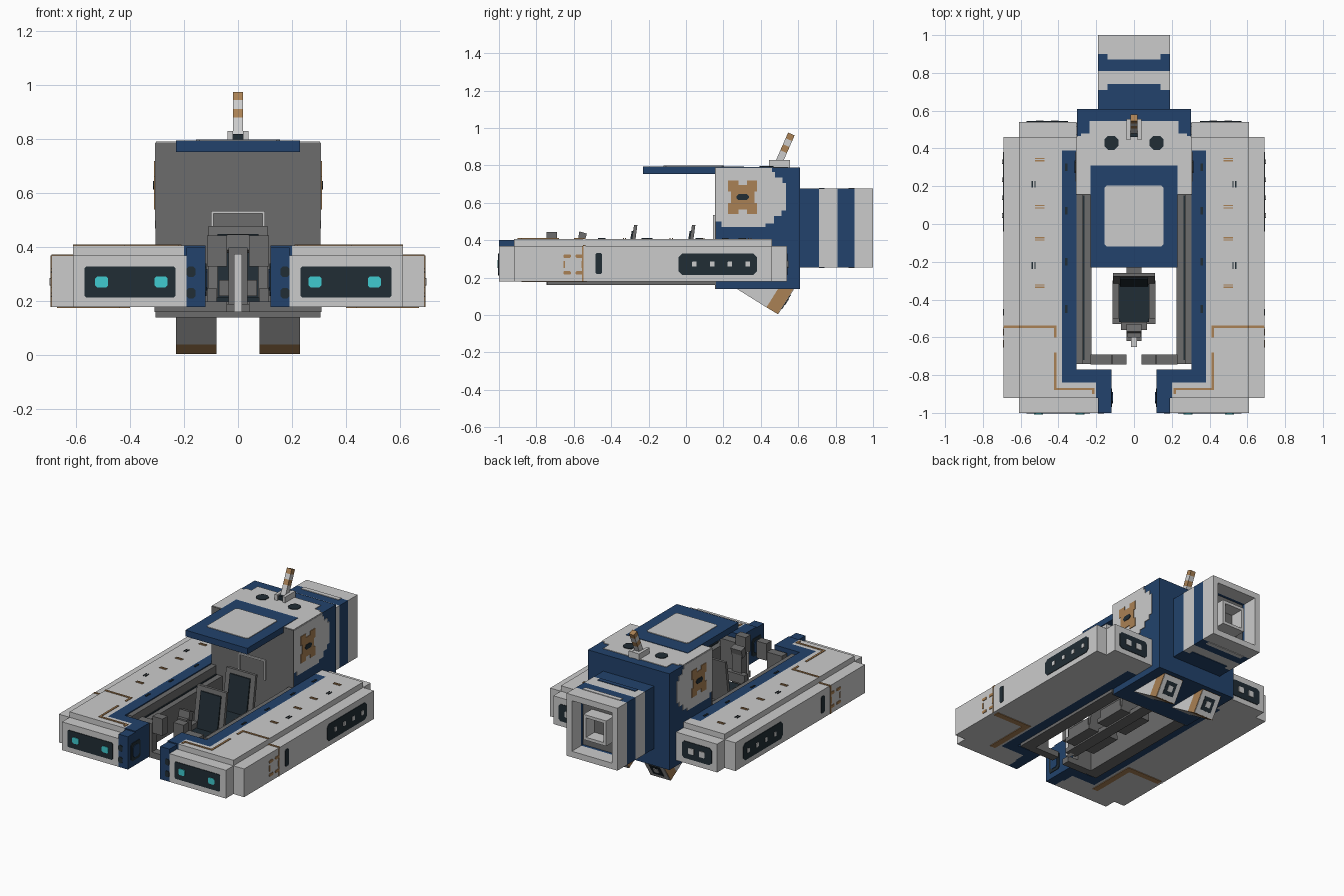
import bpy, bmesh

def material(name, r, g, b):
    m = bpy.data.materials.new(name)
    m.diffuse_color = (r, g, b, 1)
    return m

WHITE = material("white", .60, .60, .60)
BLUE = material("navy blue", .016, .055, .15)
GREY = material("grey", .15, .15, .15)
DARK = material("dark slate", .015, .026, .035)
GOLD = material("gold", .40, .22, .09)
CYAN = material("cyan", .05, .60, .63)

def prism(bm, pts, axis, lo, hi, sx=1):
    """Extrude a 2D outline along an axis; outline axes are the other two in order."""
    def place(p, d):
        c = list(p)
        c.insert(axis, d)
        c[0] *= sx
        return bm.verts.new(c)
    a = [place(p, lo) for p in pts]
    b = [place(p, hi) for p in pts]
    bm.faces.new(a)
    bm.faces.new(b)
    n = len(pts)
    for i in range(n):
        bm.faces.new((a[i], a[(i + 1) % n], b[(i + 1) % n], b[i]))

def part(name, mat, prisms, mirror=False):
    bm = bmesh.new()
    for sx in ((1, -1) if mirror else (1,)):
        for p in prisms:
            prism(bm, *p, sx=sx)
    bmesh.ops.recalc_face_normals(bm, faces=bm.faces)
    me = bpy.data.meshes.new(name)
    bm.to_mesh(me)
    bm.free()
    me.materials.append(mat)
    ob = bpy.data.objects.new(name, me)
    bpy.context.collection.objects.link(ob)
    return ob

def box(x0, x1, y0, y1, z0, z1):
    return ([(x0, y0), (x1, y0), (x1, y1), (x0, y1)], 2, z0, z1)

def octo(cx, cy, w, h, axis, lo, hi, c=.012):
    """Chamfered rectangle plate."""
    return ([(cx-w, cy-h+c), (cx-w+c, cy-h), (cx+w-c, cy-h), (cx+w, cy-h+c),
             (cx+w, cy+h-c), (cx+w-c, cy+h), (cx-w+c, cy+h), (cx-w, cy+h-c)], axis, lo, hi)

T = .004  # thickness of painted plates

# --- side pontoons ---
part("pontoon_body", WHITE, [
    box(.38, .61, -.92, .46, .18, .407),
    box(.305, .38, .39, .46, .18, .407),
    box(.20, .38, -.92, -.84, .18, .407),
    box(.61, .69, -.92, .46, .18, .37),
    box(.19, .61, -1, -.92, .18, .37),
    box(.305, .61, .46, .54, .18, .37)], True)
part("pontoon_inner_trim", BLUE, [
    box(.305, .38, -.77, .39, .18, .407),
    box(.12, .38, -.84, -.77, .18, .407),
    box(.12, .20, -.92, -.84, .18, .407),
    box(.12, .19, -1, -.92, .18, .40)], True)
part("front_light_panel", DARK, [octo(.40, .272, .168, .057, 1, -1 - T, -.99, .006)], True)
part("headlights", CYAN, [octo(x, .272, .024, .021, 1, -1 - 2*T, -.99, .008)
                          for x in (.285, .505)], True)
part("front_vents", DARK, [octo(.174, z, .016, .02, 1, -1 - T, -.99, .008)
                           for z in (.23, .31)] +
     [octo(-.92, .28, .05, .06, 0, .12 - T, .13)], True)
part("inner_vent_center", BLUE, [octo(-.92, .28, .03, .04, 0, .12 - 2*T, .13)], True)
part("side_window_strip", DARK, [octo(.17, .272, .21, .057, 0, .68, .69 + T, .02),
                                 octo(-.467, .275, .018, .057, 0, .68, .69 + T, .008)], True)
part("side_window_lights", WHITE, [octo(y, .272, .012, .014, 0, .68, .69 + 2*T, .002)
                                   for y in (.045, .14, .235, .33)], True)
part("rear_window", DARK, [octo(.46, .272, .11, .057, 1, .53, .54 + T, .015)], True)
part("rear_window_lights", WHITE, [octo(x, .272, .02, .02, 1, .53, .54 + 2*T, .004)
                                   for x in (.42, .50)], True)

# --- gold lines and small marks on the pontoons ---
top = (.40, .407 + T)
part("gold_lines", GOLD, [
    box(.41, .61, -.55, -.537, *top), box(.61, .69, -.55, -.537, .36, .374),
    box(.41, .423, -.60, -.55, *top), box(.41, .423, -.88, -.68, *top),
    box(.21, .41, -.88, -.867, *top), box(.21, .223, -.90, -.88, *top),
    box(.685, .69 + T, -.555, -.548, .18, .37)] +
    [box(.475, .525, y + d, y + d + .006, *top)
     for y in (.34, .09, -.08, -.33) for d in (-.008, .004)] +
    [octo(y, z, .02, .009, 0, .68, .69 + T, .004)
     for y in (-.635, -.57) for z in (.225, .315)] +
    [box(.685, .69 + T, y - .004, y + .004, .25, .29) for y in (-.65, -.555)], True)
part("belly_gold_lines", GOLD, [box(.40, .67, -.57, -.53, .18 - T, .19),
                                box(.40, .44, -.88, -.57, .18 - T, .19)], True)
part("dark_marks", DARK, [box(.53 + d, .536 + d, y - .018, y + .018, *top)
                          for y in (.21, -.22) for d in (-.009, .006)] +
     [box(.352, .364, y - .02, y + .02, *top) for y in (.3, .07, -.2, -.45)], True)

# --- cabin ---
part("cabin", BLUE, [box(-.303, .303, .157, .61, .14, .788)])
part("cabin_front_wall", GREY, [box(-.305, .305, .154, .16, .14, .789)])
part("cabin_side_panel", WHITE, [([
    (.158, .50), (.19, .50), (.19, .47), (.425, .47), (.425, .49), (.47, .49), (.47, .53),
    (.51, .53), (.51, .56), (.535, .56), (.535, .705), (.515, .705), (.515, .735),
    (.475, .735), (.475, .765), (.46, .765), (.46, .787), (.158, .787)], 0, .29, .303 + T)], True)
hatch = [(.225, .54), (.28, .54), (.28, .565), (.325, .565), (.325, .54), (.38, .54),
         (.38, .60), (.365, .60), (.365, .66), (.38, .66), (.38, .72), (.325, .72),
         (.325, .695), (.28, .695), (.28, .72), (.225, .72), (.225, .66), (.24, .66),
         (.24, .60), (.225, .60)]
part("cabin_side_badge", GOLD, [(hatch, 0, .29, .303 + 2*T)], True)
part("cabin_side_slot", DARK, [octo(.303, .63, .034, .016, 0, .29, .303 + 3*T)], True)
half = [(.303, .158), (.303, .465), (.28, .465), (.28, .48), (.235, .48), (.235, .545)]
part("cabin_roof_panel", WHITE, [(half + [(-x, y) for x, y in reversed(half)], 2, .78, .788 + T)])
part("roof_vents", DARK, [octo(.12, .43, .037, .037, 2, .78, .788 + 2*T, .02)], True)
part("canopy", BLUE, [box(-.23, .23, -.23, .31, .753, .795)])
part("canopy_panel", WHITE, [octo(0, .042, .155, .162, 2, .78, .799, .012)])

# --- antenna ---
part("antenna_base", WHITE, [box(x - .01, x + .01, .445, .555, .785, .83) for x in (-.029, .029)] +
     [box(-.03, .03, .52, .55, .785, .828)])
part("antenna_pivot", DARK, [box(-.022, .022, .46, .53, .785, .82)])

def rod(t0, t1):
    u, w, o = (.40, .917), .019, (.49, .80)
    q = [(t0, -w), (t1, -w), (t1, w), (t0, w)]
    return ([(o[0] + t*u[0] + s*u[1], o[1] + t*u[1] - s*u[0]) for t, s in q], 0, -.018, .018)

part("antenna_white_bands", WHITE, [rod(0, .08), rod(.115, .15)])
part("antenna_gold_bands", GOLD, [rod(.08, .115), rod(.15, .183)])

# --- rear engine ---
def ring(r, zr, t, y0, y1, zc=.465):
    return [box(-r, r, y0, y1, zc + zr - t, zc + zr), box(-r, r, y0, y1, zc - zr, zc - zr + t),
            box(-r, -r + t, y0, y1, zc - zr + t, zc + zr - t),
            box(r - t, r, y0, y1, zc - zr + t, zc + zr - t)]

part("engine_blue_bands", BLUE, [box(-.19, .19, .60, .71, .255, .675),
                                 box(-.19, .19, .81, .87, .255, .675)] +
     ring(.19, .21, .04, .87, .90) +
     [box(-.14, .14, .71, .74, z, z + .01) for z in (.255 - T, .665 + T)])
part("engine_white_bands", WHITE, [box(-.19, .19, .71, .81, .255, .675)] +
     ring(.19, .21, .04, .90, 1.0) +
     [box(-.14, .14, .87, .90, z, z + .01) for z in (.255 - T, .665 + T)])
part("engine_recess", GREY, [box(-.15, .15, .865, .88, .295, .635)])
part("engine_nozzle", WHITE, ring(.085, .085, .02, .87, .97))

# --- belly thrusters ---
A, B = (.49, .005), (.575, .14)   # lower and upper corners of the exhaust face
def face_strip(t0, t1, d):
    n = (.846, -.533)
    p = [(A[0] + t*(B[0]-A[0]), A[1] + t*(B[1]-A[1])) for t in (t0, t1)]
    return [p[0], p[1], (p[1][0] + d*n[0], p[1][1] + d*n[1]), (p[0][0] + d*n[0], p[0][1] + d*n[1])]

part("thruster_body", WHITE, [([(.27, .141), (.43, .041), (.493, .141)], 0, .08, .23)], True)
part("thruster_gold_rim", GOLD, [([(.43, .041), A, B, (.493, .141)], 0, .08, .23)], True)
part("thruster_face", WHITE, [(face_strip(.02, .98, .003), 0, .083, .227)], True)
part("thruster_vent", DARK, [(face_strip(.22, .78, .006), 0, .115, .195)], True)
part("thruster_core", WHITE, [(face_strip(.38, .62, .009), 0, .137, .173)], True)

# --- cockpit rails and consoles ---
part("cockpit_rail", GREY, [box(.27, .31, -.74, .156, .16, .40),
                            box(.225, .27, -.74, .156, .16, .34)], True)
part("rail_groove", DARK, [box(.262, .276, -.72, .15, .33, .345)], True)
part("front_console", GREY, [box(.04, .23, -.745, -.69, .16, .20),
                             box(.12, .23, -.745, -.69, .20, .39),
                             box(.04, .115, -.745, -.69, .33, .443)], True)
part("keel", GREY, [box(-.04, .04, -.62, .157, .16, .19)])
part("steering_column", GREY, [box(-.035, .035, -.60, -.54, .18, .40),
                               ([(-.58, .39), (-.545, .38), (-.53, .435), (-.57, .447)], 0, -.04, .04),
                               box(-.07, .07, -.56, -.52, .22, .28)])
part("column_plate", WHITE, [box(-.015, .015, -.65, -.60, .16, .375)])

# --- two seats in line ---
for label, y in (("front", -.27), ("rear", .04)):
    part(label + "_seat_base", GREY, [box(-.115, .115, y - .26, y - .03, .17, .20),
                                      box(.08, .115, y - .23, y - .04, .20, .25),
                                      box(-.115, -.08, y - .23, y - .04, .20, .25)])
    part(label + "_seat_back", GREY, [([(y - .055, .18), (y - .03, .18), (y + .01, .48),
                                        (y - .008, .48)], 0, -.11, .11)])
    part(label + "_seat_cushion", DARK, [
        box(-.08, .08, y - .25, y - .045, .19, .215),
        ([(y - .063, .20), (y - .04, .20), (y - .01, .45), (y - .02, .45)], 0, -.075, .075)])

# --- wall frame behind the rear seat ---
part("wall_frame", WHITE, [box(-.10, .10, .145, .157, .525, .535),
                           box(-.10, -.09, .145, .157, .40, .525),
                           box(.09, .10, .145, .157, .40, .525)])
